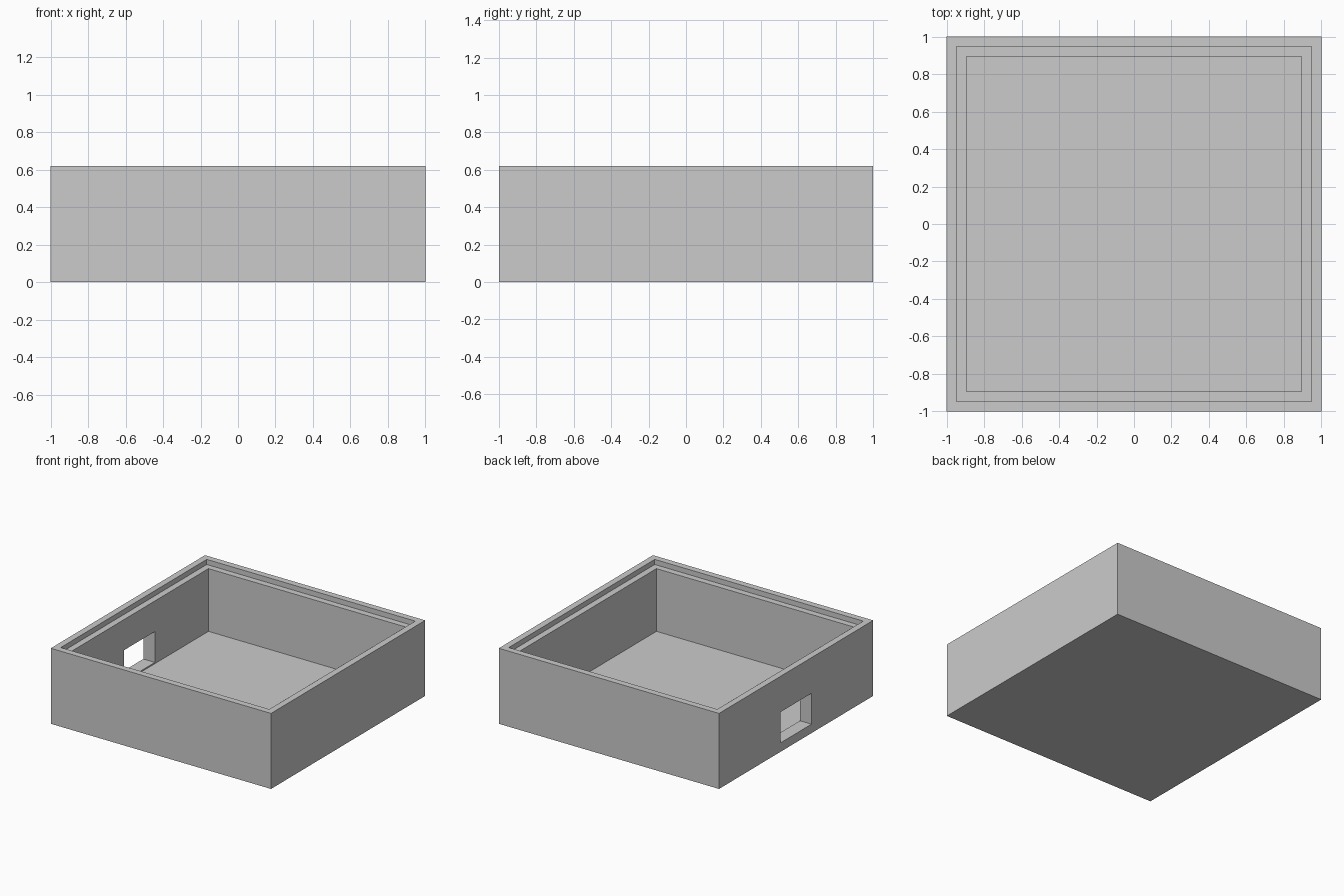
import bpy, bmesh

if "Cube" in bpy.data.objects:
    bpy.data.objects.remove(bpy.data.objects["Cube"])

WALL, LIP = 0.105, 0.053        # full wall thickness, rim thickness
HEIGHT, LEDGE, FLOOR = 0.62, 0.578, 0.063

grey = bpy.data.materials.new("light grey")
grey.diffuse_color = (0.6, 0.6, 0.6, 1)
grey.use_nodes = True
grey.node_tree.nodes["Principled BSDF"].inputs["Base Color"].default_value = grey.diffuse_color


def make_object(name, bm):
    bmesh.ops.recalc_face_normals(bm, faces=bm.faces)
    mesh = bpy.data.meshes.new(name)
    bm.to_mesh(mesh)
    bm.free()
    mesh.materials.append(grey)
    ob = bpy.data.objects.new(name, mesh)
    bpy.context.collection.objects.link(ob)
    return ob


# Open tray: square rings from the underside, over the rim, down to the floor
bm = bmesh.new()
profile = [(1, 0), (1, HEIGHT), (1 - LIP, HEIGHT), (1 - LIP, LEDGE),
           (1 - WALL, LEDGE), (1 - WALL, FLOOR)]
rings = [[bm.verts.new((sx * h, sy * h, z))
          for sx, sy in ((-1, -1), (1, -1), (1, 1), (-1, 1))]
         for h, z in profile]
for a, b in zip(rings, rings[1:]):
    for i in range(4):
        j = (i + 1) % 4
        bm.faces.new((a[i], a[j], b[j], b[i]))
bm.faces.new(rings[0])
bm.faces.new(rings[-1])
tray = make_object("open_box", bm)

# Rectangular opening through the left wall
bm = bmesh.new()
bmesh.ops.create_cube(bm, size=1)
bmesh.ops.scale(bm, vec=(0.4, 0.4, 0.253), verts=bm.verts)
bmesh.ops.translate(bm, vec=(-0.95, 0, 0.2), verts=bm.verts)
cutter = make_object("port_cutter", bm)
cutter.hide_render = True

cut = tray.modifiers.new("port", 'BOOLEAN')
cut.operation = 'DIFFERENCE'
cut.solver = 'EXACT'
cut.object = cutter
bpy.context.view_layer.objects.active = tray
tray.select_set(True)
bpy.ops.object.modifier_apply(modifier=cut.name)
bpy.data.objects.remove(cutter)
